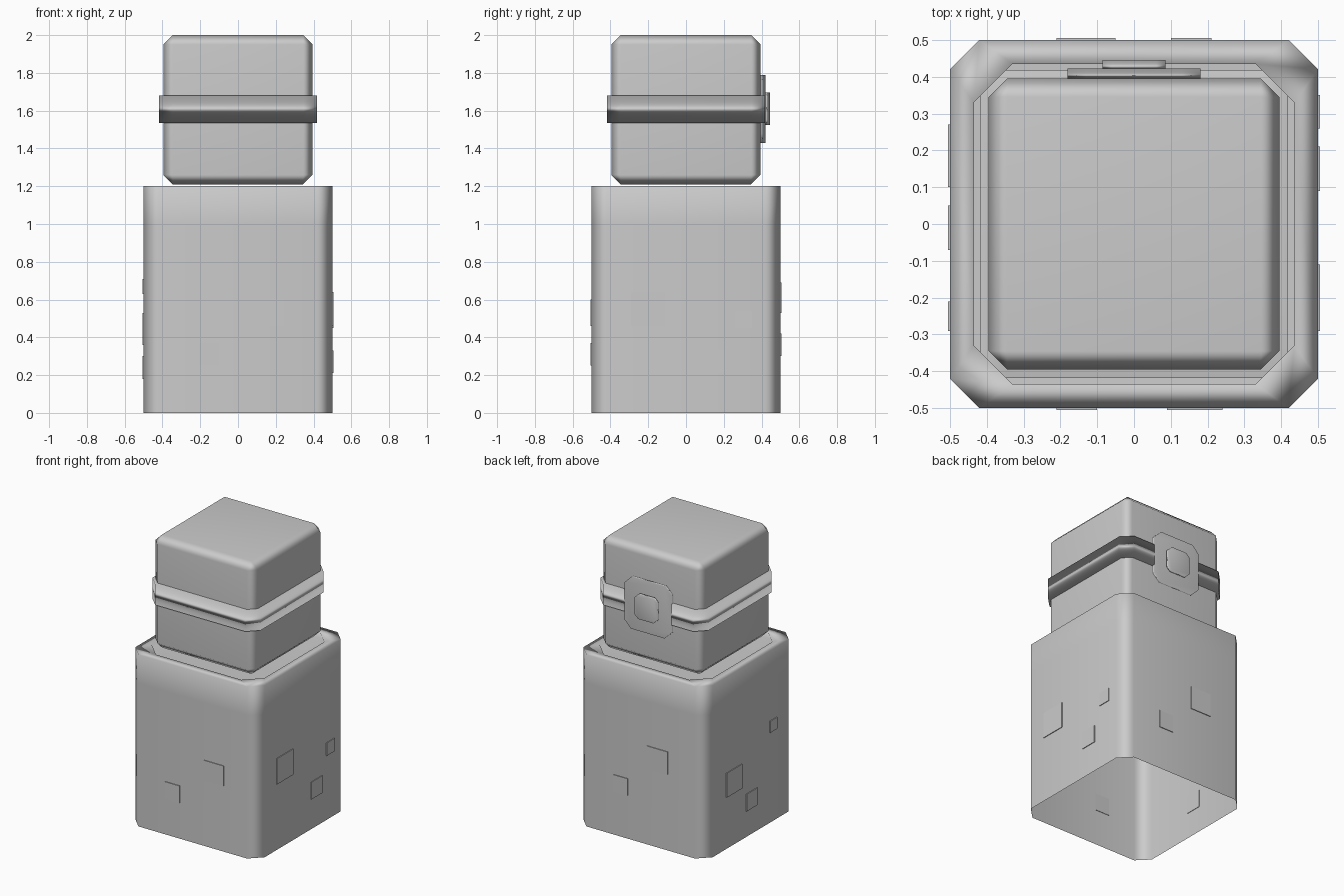
import bpy, bmesh, math
from mathutils import Matrix

if "Cube" in bpy.data.objects:
    bpy.data.objects.remove(bpy.data.objects["Cube"])

grey = bpy.data.materials.new("plain_grey")
grey.diffuse_color = (0.6, 0.6, 0.6, 1)
grey.use_nodes = True
grey.node_tree.nodes["Principled BSDF"].inputs["Base Color"].default_value = grey.diffuse_color


def finish(name, bm, smooth=True):
    me = bpy.data.meshes.new(name)
    bm.to_mesh(me)
    bm.free()
    ob = bpy.data.objects.new(name, me)
    bpy.context.collection.objects.link(ob)
    me.materials.append(grey)
    if smooth:
        for p in me.polygons:
            p.use_smooth = True
        ob.modifiers.new("weighted", 'WEIGHTED_NORMAL')
    return ob


def octagon(h, c):
    k = h - c
    return [(k, -h), (h, -k), (h, k), (k, h), (-k, h), (-h, k), (-h, -k), (-k, -h)]


def prism(name, levels, bottom=True, matrix=None):
    """Chamfered square lofted through levels of (half size, chamfer, height)."""
    bm = bmesh.new()
    rings = [[bm.verts.new((x, y, z)) for x, y in octagon(h, c)] for h, c, z in levels]
    for a, b in zip(rings, rings[1:]):
        for i in range(8):
            j = (i + 1) % 8
            bm.faces.new((a[i], a[j], b[j], b[i]))
    bm.faces.new(rings[-1])
    if bottom:
        bm.faces.new(rings[0][::-1])
    if matrix:
        bm.transform(matrix)
    return finish(name, bm)


# Body: shell open underneath, with a rim and sunken top
prism("body", [(0.5, 0.08, 0), (0.5, 0.08, 1.0), (0.5, 0.08, 1.2),
               (0.435, 0.105, 1.2), (0.435, 0.105, 1.16)], bottom=False)

# Head: softly bevelled block
bm = bmesh.new()
bmesh.ops.create_cube(bm, size=1)
bm.transform(Matrix.Translation((0, 0, 1.605)) @ Matrix.Diagonal((0.79, 0.79, 0.79, 1)))
bmesh.ops.bevel(bm, geom=bm.edges[:], offset=0.05, segments=1, affect='EDGES')
finish("head", bm)

# Strap around the head
prism("strap", [(0.418, 0.07, 1.535), (0.418, 0.07, 1.68)])

# Buckle on the back of the strap
back = Matrix.Translation((0, 0, 1.61)) @ Matrix.Rotation(-math.pi / 2, 4, 'X')
prism("buckle_plate", [(0.18, 0.05, 0.385), (0.18, 0.05, 0.422)], matrix=back)
prism("buckle_knob", [(0.085, 0.025, 0.41), (0.085, 0.025, 0.445)], matrix=back)

# Square patches on the body: side turn in degrees, left, right, bottom, top
patches = [
    (0, 0.09, 0.24, 0.46, 0.60), (0, -0.21, -0.10, 0.25, 0.37),
    (90, -0.29, -0.11, 0.46, 0.64), (90, 0.09, 0.21, 0.21, 0.33),
    (90, 0.26, 0.35, 0.45, 0.54),
    (180, 0.05, 0.21, 0.53, 0.69), (180, -0.21, -0.10, 0.30, 0.42),
    (270, -0.27, -0.10, 0.36, 0.53), (270, -0.05, 0.07, 0.18, 0.30),
    (270, 0.21, 0.29, 0.63, 0.71),
]
for n, (turn, u0, u1, z0, z1) in enumerate(patches, 1):
    bm = bmesh.new()
    bmesh.ops.create_cube(bm, size=1)
    bm.transform(Matrix.Rotation(math.radians(turn), 4, 'Z')
                 @ Matrix.Translation(((u0 + u1) / 2, -0.501, (z0 + z1) / 2))
                 @ Matrix.Diagonal((u1 - u0, 0.008, z1 - z0, 1)))
    finish("patch_%d" % n, bm, smooth=False)
